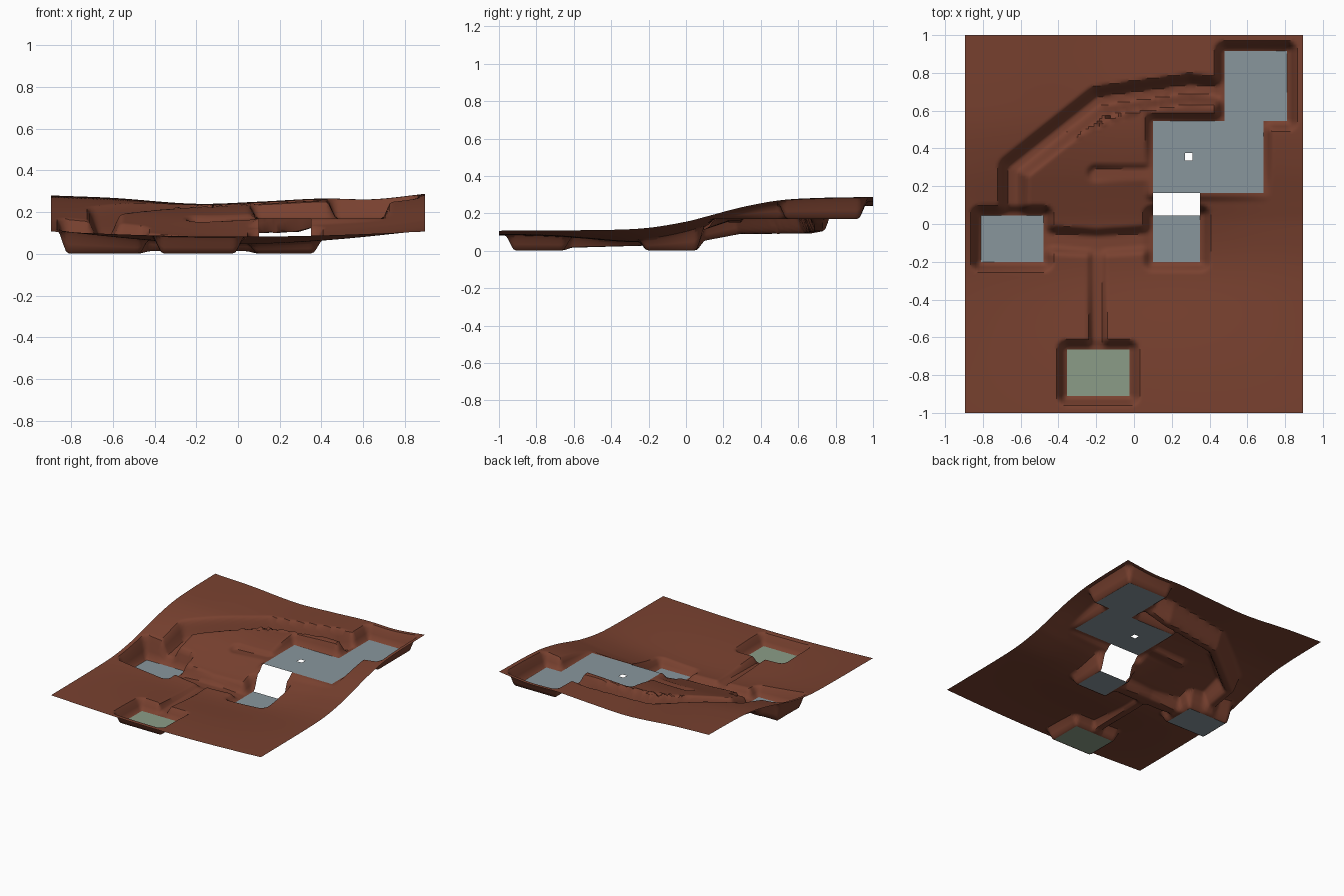
import bpy, bmesh, math, random

if "Cube" in bpy.data.objects:
    bpy.data.objects.remove(bpy.data.objects["Cube"])

random.seed(4)
HX, HY, STEP = 0.895, 1.0, 0.0145


def material(name, rgb):
    m = bpy.data.materials.new(name)
    m.diffuse_color = (*rgb, 1)
    m.use_nodes = True
    m.node_tree.nodes["Principled BSDF"].inputs["Base Color"].default_value = m.diffuse_color
    return m


SOIL = material("brown_soil", (0.19, 0.053, 0.029))
SLATE = material("blue_grey", (0.25, 0.305, 0.335))
GREEN = material("sage_green", (0.26, 0.335, 0.245))

# Level pads: name -> x0, x1, y0, y1, height, material, bank width
PADS = {
    "front_pad": (-0.355, -0.025, -0.91, -0.665, 0.002, GREEN, 0.055),
    "left_pad": (-0.81, -0.48, -0.2, 0.045, 0.002, SLATE, 0.055),
    "centre_pad": (0.10, 0.35, -0.2, 0.045, 0.002, SLATE, 0.055),
    "main_pad": (0.10, 0.685, 0.165, 0.545, 0.17, SLATE, 0.045),
    "back_pad": (0.48, 0.81, 0.545, 0.915, 0.17, SLATE, 0.055),
}
GAP = (0.10, 0.35, 0.045, 0.165)
VENT = (0.27, 0.31, 0.335, 0.375)

# Sunken tracks: path of (x, y, floor height), half width, bank width
TRACKS = [
    ([(-0.195, -0.66, 0.015), (-0.195, -0.12, 0.03)], 0.022, 0.03),
    ([(-0.5, -0.08, 0.01), (-0.2, -0.1, 0.02), (0.12, -0.08, 0.01)], 0.03, 0.05),
    ([(-0.2, 0.265, 0.15), (0.1, 0.265, 0.165)], 0.025, 0.03),
    ([(-0.64, 0.0, 0.035), (-0.64, 0.29, 0.09), (-0.19, 0.65, 0.092),
      (0.29, 0.715, 0.105), (0.5, 0.70, 0.17)], 0.02, 0.065),
]
BACK = [(-0.9, 0.28), (-0.6, 0.268), (-0.2, 0.24), (0.1, 0.25),
        (0.4, 0.265), (0.65, 0.262), (0.9, 0.288)]
RISE = [(-1.0, 0.0), (-0.4, 0.03), (-0.2, 0.09), (0.0, 0.27), (0.1, 0.41),
        (0.3, 0.70), (0.5, 0.90), (0.7, 0.97), (1.0, 1.0)]


def curve(pts, t):
    """Smooth monotone-ish interpolation through a short profile."""
    n = len(pts)
    i = max(k for k in range(n - 1) if k == 0 or pts[k][0] <= t)

    def slope(k):
        a, b = pts[max(k - 1, 0)], pts[min(k + 1, n - 1)]
        return (b[1] - a[1]) / (b[0] - a[0])
    (x0, y0), (x1, y1) = pts[i], pts[i + 1]
    w = x1 - x0
    u = (t - x0) / w
    return ((2*u**3 - 3*u*u + 1) * y0 + (u**3 - 2*u*u + u) * w * slope(i)
            + (3*u*u - 2*u**3) * y1 + (u**3 - u*u) * w * slope(i + 1))


def smooth(u):
    u = min(max(u, 0.0), 1.0)
    return u * u * (3 - 2 * u)


def nearest(path, x, y):
    """Distance to a path and the floor height there."""
    best = (9.0, 0.0)
    for a, b in zip(path, path[1:]):
        dx, dy = b[0] - a[0], b[1] - a[1]
        t = min(max(((x-a[0])*dx + (y-a[1])*dy) / (dx*dx + dy*dy), 0), 1)
        d = math.hypot(x - a[0] - t*dx, y - a[1] - t*dy)
        best = min(best, (d, a[2] + t * (b[2] - a[2])))
    return best


def height(x, y):
    # Rolling slope with a shallow valley
    c = math.cos(math.pi * x / 1.8)
    front = 0.107 - 0.024 * c
    h = front + (curve(BACK, x) - front) * curve(RISE, y)
    h -= 0.05 * c * math.exp(-((y + 0.15) / 0.42) ** 2)
    for path, half, bank in TRACKS:
        d, z = nearest(path, x, y)
        h = z + (h - z) * smooth((d - half) / bank)
    # Crumbled rim inside the long track
    d, _ = nearest([(-0.35, 0.46, 0), (-0.1, 0.58, 0), (0.2, 0.66, 0)], x, y)
    if d < 0.04:
        h += random.uniform(-0.012, 0.014) * (1 - d / 0.04)
    for x0, x1, y0, y1, z, _, bank in PADS.values():
        d = math.hypot(max(x0 - x, x - x1, 0), max(y0 - y, y - y1, 0))
        h = z + (h - z) * smooth((d - 0.004) / bank)
    return h


def axis(half, cuts):
    """Even grid lines that also pass exactly through every pad edge."""
    stops = sorted({-half, half, *cuts})
    out = [-half]
    for a, b in zip(stops, stops[1:]):
        n = max(1, math.ceil((b - a) / STEP))
        out += [a + (b - a) * k / n for k in range(1, n + 1)]
    return out


def inside(r, x, y):
    return r[0] < x < r[1] and r[2] < y < r[3]


def sheet(name, xs, ys, zfun, holes, mat):
    """Grid surface with rectangular openings."""
    bm = bmesh.new()
    v = [[bm.verts.new((x, y, zfun(x, y))) for y in ys] for x in xs]
    for i in range(len(xs) - 1):
        for j in range(len(ys) - 1):
            cx, cy = (xs[i] + xs[i+1]) / 2, (ys[j] + ys[j+1]) / 2
            if not any(inside(r, cx, cy) for r in holes):
                bm.faces.new((v[i][j], v[i+1][j], v[i+1][j+1], v[i][j+1]))
    bmesh.ops.delete(bm, geom=[p for p in bm.verts if not p.link_faces],
                     context='VERTS')
    me = bpy.data.meshes.new(name)
    bm.to_mesh(me)
    bm.free()
    me.materials.append(mat)
    ob = bpy.data.objects.new(name, me)
    bpy.context.collection.objects.link(ob)
    return ob


# Terrain with openings for the pads and the gap
rects = [p[:4] for p in PADS.values()] + [GAP]
terrain = sheet("terrain", axis(HX, [c for r in rects for c in r[:2]]),
                axis(HY, [c for r in rects for c in r[2:]]),
                height, rects, SOIL)
bpy.context.view_layer.objects.active = terrain
terrain.select_set(True)
bpy.ops.object.shade_smooth_by_angle(angle=math.radians(40))

# Flat pads, the main one with a small square vent
for name, (x0, x1, y0, y1, z, mat, _) in PADS.items():
    main = name == "main_pad"
    xs = [x0, *VENT[:2], x1] if main else [x0, x1]
    ys = [y0, *VENT[2:], y1] if main else [y0, y1]
    sheet(name, xs, ys, lambda x, y: z, [VENT] if main else [], mat)
